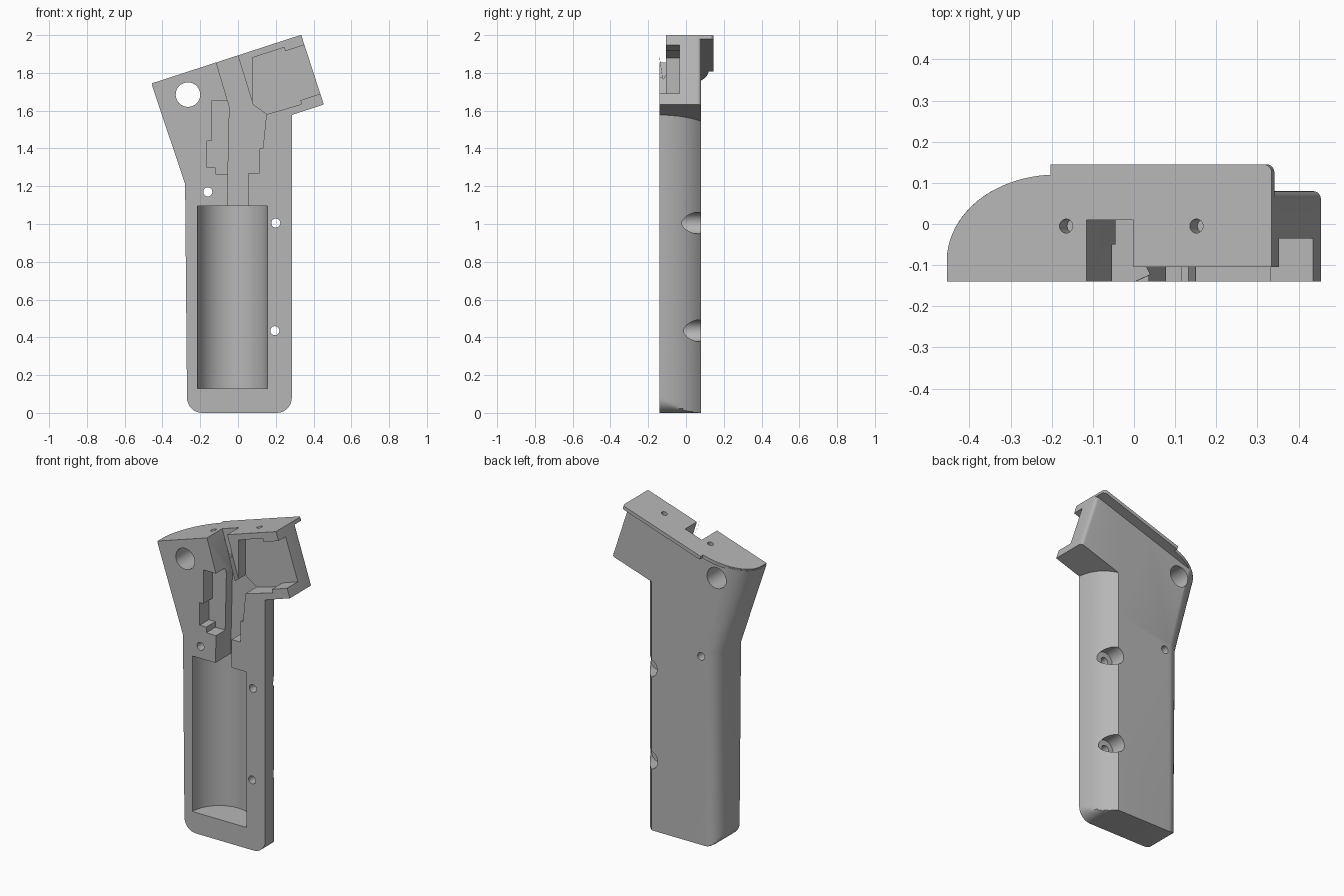
import bpy, bmesh
from math import sin, cos, pi, radians, sqrt, asin
from mathutils import Matrix, Vector

cube = bpy.data.objects.get("Cube")
if cube:
    bpy.data.objects.remove(cube, do_unlink=True)

grey = bpy.data.materials.new("plain grey")
grey.use_nodes = True
COLOUR = (0.47, 0.47, 0.47, 1)
grey.diffuse_color = COLOUR
grey.node_tree.nodes["Principled BSDF"].inputs["Base Color"].default_value = COLOUR

FRONT, BACK = -0.14, 0.08
TILT = radians(18)
# Head frame: local x runs along the sloping top, local z is its normal
HEAD = Matrix.Translation((-0.455, 0, 1.745)) @ Matrix.Rotation(-TILT, 4, 'Y')


def make(name, bm):
    bmesh.ops.recalc_face_normals(bm, faces=bm.faces)
    mesh = bpy.data.meshes.new(name)
    bm.to_mesh(mesh)
    bm.free()
    mesh.materials.append(grey)
    ob = bpy.data.objects.new(name, mesh)
    bpy.context.collection.objects.link(ob)
    return ob


def loft(name, rings):
    """Skin a list of equal rings and cap both ends."""
    bm = bmesh.new()
    loops = [[bm.verts.new(p) for p in ring] for ring in rings]
    for a, b in zip(loops, loops[1:]):
        for i in range(len(a)):
            j = (i + 1) % len(a)
            bm.faces.new((a[i], a[j], b[j], b[i]))
    bm.faces.new(loops[0])
    bm.faces.new(loops[-1])
    return make(name, bm)


def prism(name, outline, y0, y1):
    """Extrude a front outline (x, z) from y0 to y1."""
    return loft(name, [[(x, y, z) for x, z in outline] for y in (y0, y1)])


def slab(name, outline, z0, z1):
    """Extrude a plan outline (x, y) along the head's own z."""
    return loft(name, [[HEAD @ Vector((x, y, z)) for x, y in outline] for z in (z0, z1)])


def rod(name, x, z, r, y0, y1, n=32):
    ring = [(x + r * cos(2 * pi * i / n), z + r * sin(2 * pi * i / n)) for i in range(n)]
    return prism(name, ring, y0, y1)


def combine(target, tool, operation):
    mod = target.modifiers.new(tool.name, 'BOOLEAN')
    mod.operation = operation
    mod.solver = 'EXACT'
    mod.object = tool
    bpy.context.view_layer.objects.active = target
    bpy.ops.object.modifier_apply(modifier=mod.name)
    bpy.data.objects.remove(tool, do_unlink=True)


# Grip cross-section: rounded left edge, flat back, bowed right side
def section(left, a, b, cy, z_of, inset=0.0):
    end = min(pi / 2, asin(min(1, (BACK - cy) / b)))
    pts = [(left, FRONT)]
    for i in range(13):
        t = end * i / 12
        pts.append((left + a - a * cos(t), cy + b * sin(t)))
    for i in range(13):
        t = i / 12
        s = 1 - t
        pts.append((0.18 * s * s + 0.55 * s * t + 0.285 * t * t,
                    BACK * s * s + FRONT * t * t))
    lo, hi = left + inset, 0.285 - inset
    pts = [(min(max(x, lo), hi), y) for x, y in pts]
    return [(x, y, z_of(x)) for x, y in pts]


# Grip body, with rounded bottom corners and a mitred bend into the head
R = 0.08
rings = []
for i in range(9):
    t = pi / 2 * i / 8
    z = R * (1 - cos(t))
    rings.append(section(-0.27, 0.08, 0.1, -0.02, lambda x, z=z: z, R * (1 - sin(t))))
rings.append(section(-0.28, 0.08, 0.1, -0.02, lambda x: 1.21 + 0.158 * (x + 0.28)))
rings.append(section(-0.455, 0.265, 0.21, -0.09, lambda x: 1.735 + 0.325 * (x + 0.455)))
body = loft("grip_half", rings)

# Head block on the right, with a softened back corner
block = [(0.42, FRONT), (0.83, FRONT)]
block += [(0.81 + 0.02 * cos(pi / 2 * i / 5), 0.06 + 0.02 * sin(pi / 2 * i / 5)) for i in range(6)]
block += [(0.42, BACK)]
combine(body, slab("head_block", block, -0.388, -0.01), 'UNION')

# Thin top lip following the rounded head and overhanging the back
lip = [(0, FRONT)]
for i in range(21):
    t = radians(87) * i / 20
    lip.append((0.28 - 0.28 * cos(t), -0.09 + 0.21 * sin(t)))
lip += [(lip[-1][0], 0.145)]
lip += [(0.81 + 0.02 * sin(pi / 2 * i / 5), 0.125 + 0.02 * cos(pi / 2 * i / 5)) for i in range(6)]
lip += [(0.83, FRONT)]
combine(body, slab("top_lip", lip, -0.022, 0), 'UNION')

# Battery cavity: half cylinder opening on the flat face
n = 64
cavity = [[(-0.03 + 0.185 * cos(2 * pi * i / n), FRONT + 0.185 * sin(2 * pi * i / n), z)
           for i in range(n)] for z in (0.13, 1.095)]
combine(body, loft("battery_cavity", cavity), 'DIFFERENCE')

# Pockets cut from the flat face: (name, depth, outline)
ledge = [(0.6, 1.743), (0.435, 1.69), (0.33, 1.655), (0.338, 1.635), (0.15, 1.58)]
pockets = [
    ("front_recess", -0.105,
     [(-0.034, 2.0), (0.0, 2.2), (0.6, 2.2)] + ledge + [(0.08, 1.63)]),
    ("head_pocket", -0.035,
     [(0.076, 1.88), (0.245, 1.935), (0.25, 1.915), (0.6, 2.028)] + ledge + [(0.078, 1.58)]),
    ("centre_channel", 0.01,
     [(-0.158, 2.0), (-0.045, 1.62), (-0.058, 1.05), (0.055, 1.05), (0.055, 1.27),
      (0.115, 1.27), (0.115, 1.4), (0.132, 1.4), (0.15, 1.582), (0.08, 1.63), (-0.034, 2.0)]),
    ("switch_pocket", -0.05,
     [(-0.04, 1.65), (-0.14, 1.65), (-0.14, 1.44), (-0.165, 1.44), (-0.165, 1.3),
      (-0.12, 1.3), (-0.12, 1.265), (-0.04, 1.265)]),
]
for name, depth, outline in pockets:
    combine(body, prism(name, outline, -0.3, depth), 'DIFFERENCE')

# Through holes, and counterbores behind the two right-hand screws
for x, z, r in ((-0.265, 1.685, 0.065), (-0.16, 1.17, 0.024),
                (0.2, 1.005, 0.024), (0.195, 0.435, 0.024)):
    combine(body, rod("hole", x, z, r, -0.3, 0.3), 'DIFFERENCE')
    if x > 0:
        combine(body, rod("counterbore", x, z, 0.057, -0.02, 0.3), 'DIFFERENCE')

# Blind screw holes in the sloping top
for u in (0.305, 0.638):
    ring = [(u + 0.017 * cos(2 * pi * i / 24), -0.005 + 0.017 * sin(2 * pi * i / 24))
            for i in range(24)]
    combine(body, slab("top_hole", ring, -0.06, 0.1), 'DIFFERENCE')

# Smooth curved walls, keep real edges sharp
bpy.ops.object.select_all(action='DESELECT')
body.select_set(True)
bpy.context.view_layer.objects.active = body
bpy.ops.object.shade_smooth_by_angle(angle=radians(25))
